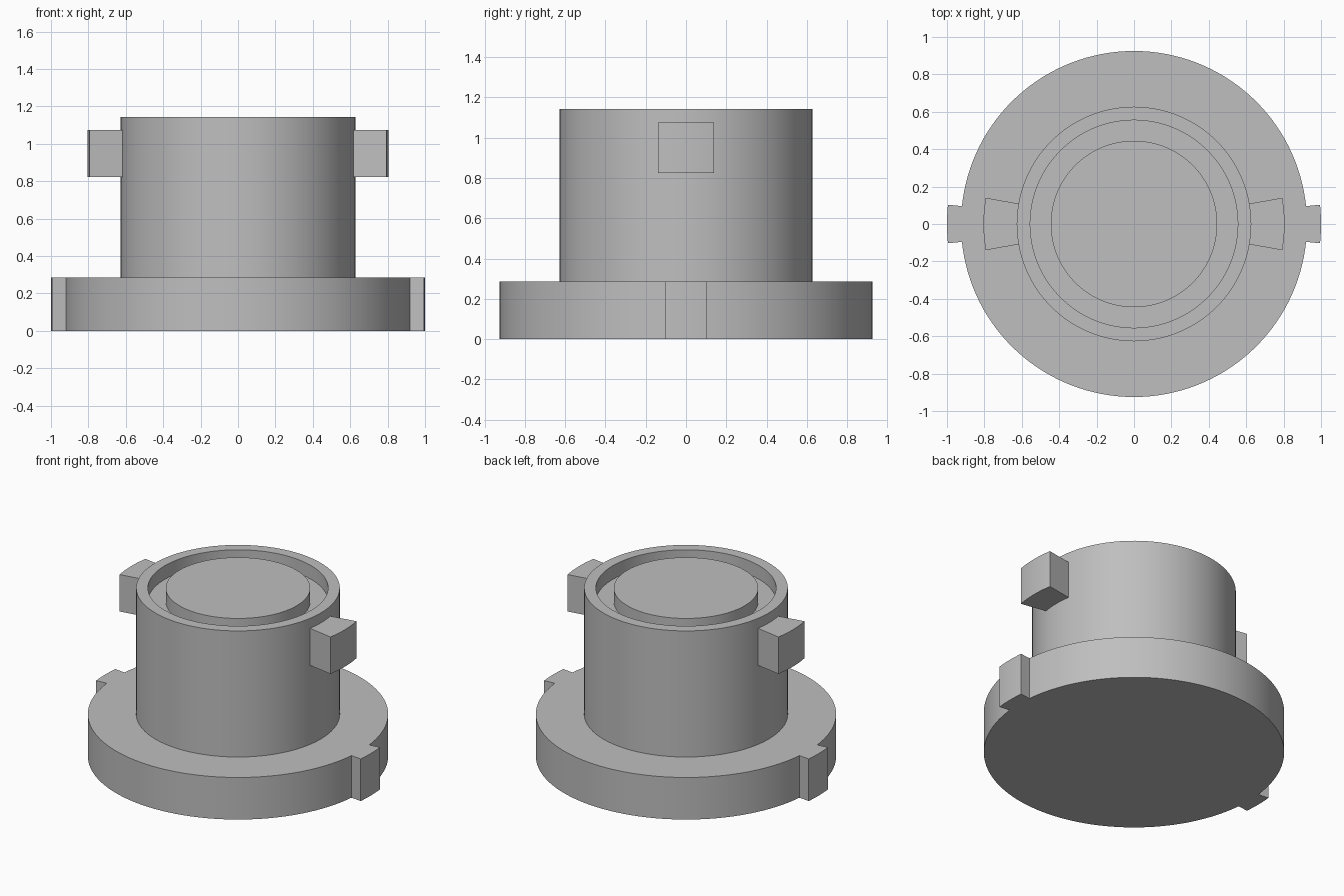
import bpy, bmesh, math
from math import cos, sin, pi, radians

cube = bpy.data.objects.get("Cube")
if cube:
    bpy.data.objects.remove(cube, do_unlink=True)

SEG = 128
grey = bpy.data.materials.new("plain grey")
grey.use_nodes = True
COLOUR = (0.52, 0.52, 0.52, 1)
grey.diffuse_color = COLOUR
grey.node_tree.nodes["Principled BSDF"].inputs["Base Color"].default_value = COLOUR


def finish(name, bm):
    bmesh.ops.recalc_face_normals(bm, faces=bm.faces)
    mesh = bpy.data.meshes.new(name)
    bm.to_mesh(mesh)
    bm.free()
    mesh.materials.append(grey)
    obj = bpy.data.objects.new(name, mesh)
    bpy.context.collection.objects.link(obj)
    bpy.ops.object.select_all(action='DESELECT')
    bpy.context.view_layer.objects.active = obj
    obj.select_set(True)
    bpy.ops.object.shade_smooth_by_angle(angle=radians(30))
    return obj


def arc(r, a0, a1, n):
    return [(r * cos(a0 + (a1 - a0) * i / n), r * sin(a0 + (a1 - a0) * i / n))
            for i in range(n + 1)]


def prism(name, outline, z0, z1):
    bm = bmesh.new()
    face = bm.faces.new([bm.verts.new((x, y, z0)) for x, y in outline])
    ext = bmesh.ops.extrude_face_region(bm, geom=[face], use_keep_orig=True)
    top = [v for v in ext["geom"] if isinstance(v, bmesh.types.BMVert)]
    bmesh.ops.translate(bm, verts=top, vec=(0, 0, z1 - z0))
    return finish(name, bm)


def lathe(name, profile):
    bm = bmesh.new()
    rings = []
    for r, z in profile:
        rings.append([bm.verts.new((r * cos(2 * pi * i / SEG), r * sin(2 * pi * i / SEG), z))
                      for i in range(SEG)])
    for a, b in zip(rings, rings[1:]):
        for i in range(SEG):
            j = (i + 1) % SEG
            bm.faces.new((a[i], a[j], b[j], b[i]))
    bm.faces.new(rings[0])
    bm.faces.new(rings[-1])
    return finish(name, bm)


# Base flange with a key tab on each side
R_BASE, R_TAB = 0.925, 1.0
tab = math.asin(0.103)
outline = []
for turn in (0, pi):
    outline += arc(R_TAB, turn - tab, turn + tab, 8)
    outline += arc(R_BASE, turn + tab, turn + pi - tab, SEG // 2)
prism("base_flange", outline, 0, 0.286)

# Barrel with an annular groove around a central post
TOP, FLOOR = 1.143, 1.05
lathe("barrel", [(0.627, 0.25), (0.627, TOP), (0.555, TOP), (0.555, FLOOR),
                 (0.445, FLOOR), (0.445, TOP)])

# Locking lugs, left and right
lug = radians(10)
for name, turn in (("left_lug", 0), ("right_lug", pi)):
    shape = arc(0.805, turn - lug, turn + lug, 10) + arc(0.60, turn + lug, turn - lug, 10)
    prism(name, shape, 0.824, 1.075)
